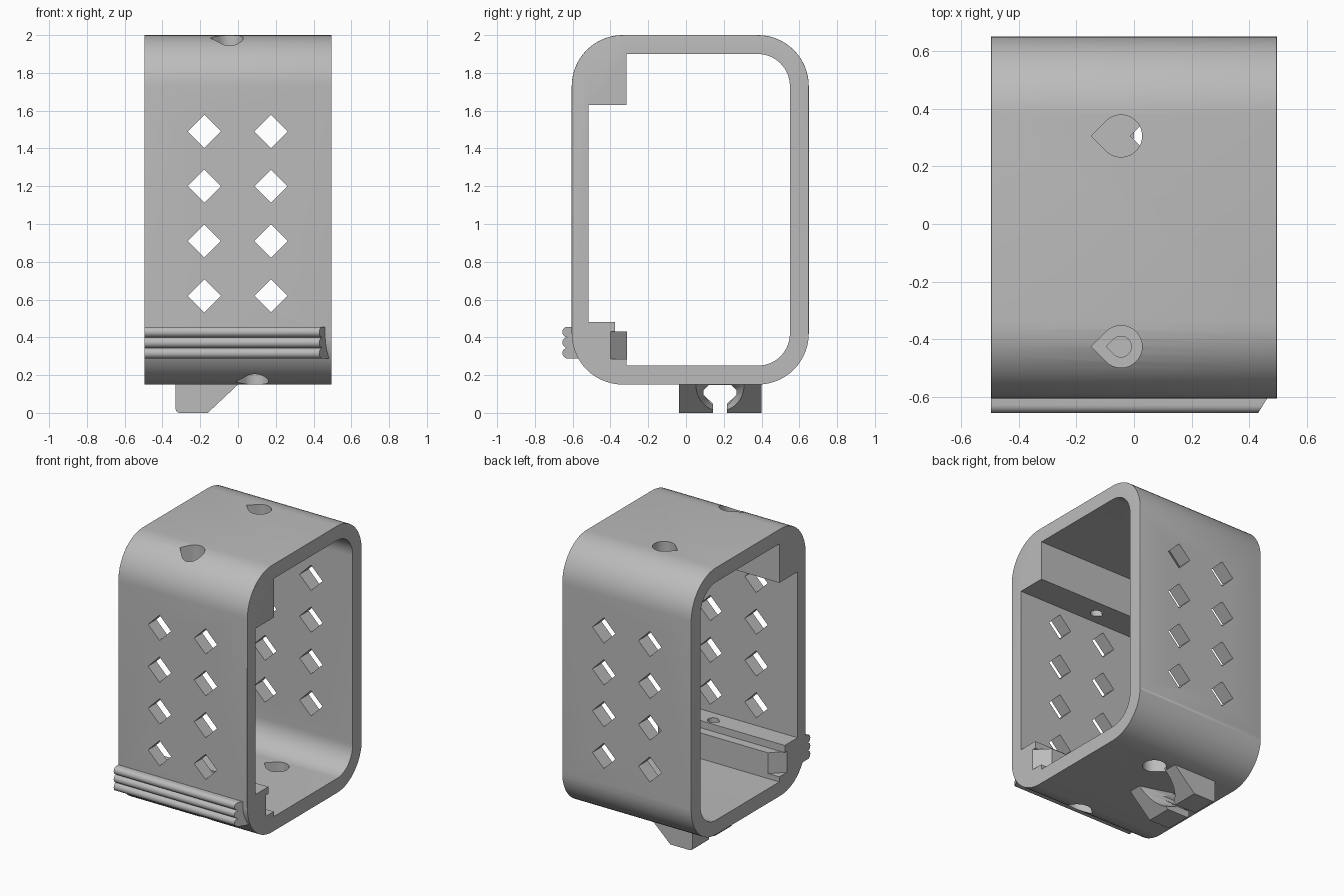
import bpy, bmesh, math

if "Cube" in bpy.data.objects:
    bpy.data.objects.remove(bpy.data.objects["Cube"])

grey = bpy.data.materials.new("plain grey")
grey.diffuse_color = (0.5, 0.5, 0.5, 1)
grey.use_nodes = True
grey.node_tree.nodes["Principled BSDF"].inputs["Base Color"].default_value = grey.diffuse_color
X0, X1 = -0.495, 0.495


def prism(name, pts, a, b, axis):
    """Extrude a 2D profile from a to b along an axis."""
    place = {"x": lambda u, v, t: (t, u, v),
             "y": lambda u, v, t: (u, t, v),
             "z": lambda u, v, t: (u, v, t)}[axis]
    bm = bmesh.new()
    lo = [bm.verts.new(place(u, v, a)) for u, v in pts]
    hi = [bm.verts.new(place(u, v, b)) for u, v in pts]
    bm.faces.new(lo)
    bm.faces.new(hi)
    n = len(pts)
    for i in range(n):
        j = (i + 1) % n
        bm.faces.new((lo[i], lo[j], hi[j], hi[i]))
    bmesh.ops.recalc_face_normals(bm, faces=bm.faces)
    me = bpy.data.meshes.new(name)
    bm.to_mesh(me)
    bm.free()
    me.materials.append(grey)
    ob = bpy.data.objects.new(name, me)
    bpy.context.collection.objects.link(ob)
    return ob


def arc(cu, cv, r, a0, a1, n=14):
    return [(cu + r * math.cos(math.radians(a0 + (a1 - a0) * i / n)),
             cv + r * math.sin(math.radians(a0 + (a1 - a0) * i / n)))
            for i in range(n + 1)]


def cut(ob, cutter):
    mod = ob.modifiers.new("cut", "BOOLEAN")
    mod.operation = "DIFFERENCE"
    mod.solver = "EXACT"
    mod.object = cutter
    bpy.context.view_layer.objects.active = ob
    bpy.ops.object.modifier_apply(modifier=mod.name)
    bpy.data.objects.remove(cutter)


def teardrop(x, y, r):
    return [(x - r * math.sqrt(2), y)] + arc(x, y, r, -135, 135, 28)


def bevel(ob, width, segments, test):
    bm = bmesh.new()
    bm.from_mesh(ob.data)
    edges = [e for e in bm.edges if test(*[v.co for v in e.verts])]
    bmesh.ops.bevel(bm, geom=edges, offset=width, segments=segments,
                    profile=0.5, affect="EDGES", clamp_overlap=True)
    bm.to_mesh(ob.data)
    bm.free()


# Outer housing: rounded loop with softened upper rims
R = 0.27
outer = (arc(0.38, 0.42, R, -90, 0) + arc(0.38, 1.73, R, 0, 90)
         + arc(-0.335, 1.73, R, 90, 180) + arc(-0.335, 0.42, R, 180, 270))
body = prism("housing", outer, X0, X1, "x")
bevel(body, 0.03, 4, lambda p, q: abs(p.x - q.x) < 1e-4
      and (p.z + q.z) / 2 > 0.43)

# Opening, leaving the upper screw block and lower shelf solid
inner = (arc(0.38, 0.42, 0.17, -90, 0) + arc(0.38, 1.73, 0.17, 0, 90)
         + [(-0.315, 1.9), (-0.315, 1.63), (-0.515, 1.63), (-0.515, 0.48),
            (-0.375, 0.48), (-0.375, 0.43), (-0.4, 0.43), (-0.4, 0.285),
            (-0.315, 0.285), (-0.315, 0.25)])
cut(body, prism("opening", inner, -1, 1, "x"))

# Diamond vents through front and back walls
D = 0.088
for x in (-0.178, 0.175):
    for z in (0.62, 0.91, 1.2, 1.49):
        pts = [(x - D, z), (x, z - D), (x + D, z), (x, z + D)]
        cut(body, prism("vent", pts, -1, 1, "y"))

# Teardrop holes: open at the back, counterbored screw holes at the front
TX, BX = -0.045, 0.09
for x, y, r, z0, z1 in ((TX, 0.305, 0.073, 1.7, 2.2),
                        (BX, 0.305, 0.073, -0.1, 0.35),
                        (TX, -0.425, 0.073, 1.82, 2.2),
                        (TX, -0.425, 0.036, 1.5, 2.1),
                        (BX, -0.425, 0.073, -0.1, 0.32),
                        (BX, -0.425, 0.036, 0.1, 0.55)):
    cut(body, prism("hole", teardrop(x, y, r), z0, z1, "z"))

# Inner rail with slanted ends
rail = prism("inner_rail", [(X0, -0.4), (X1, -0.4), (0.41, -0.312),
                            (-0.41, -0.312)], 0.283, 0.43, "z")

# Three rounded grip ribs, slanted at the right end
rib = [(-0.55, 0.288)]
for z in (0.316, 0.372, 0.428):
    rib += arc(-0.627, z, 0.0279, 270, 90, 10)
rib.append((-0.55, 0.456))
ribs = prism("grip_ribs", rib, X0, X1, "x")
for v in ribs.data.vertices:
    if v.co.x > 0:
        v.co.x = 0.43 + (v.co.y + 0.655) * 0.62

# Cable clip under the base: wedge with keyhole slot and flared mouth
clip = prism("cable_clip", [(-0.33, 0), (-0.16, 0), (0.0, 0.15),
                            (0.0, 0.17), (-0.33, 0.17)], -0.037, 0.4, "y")
bevel(clip, 0.02, 3, lambda p, q: p.x < -0.32 and q.x < -0.32
      and p.z < 0.01 and q.z < 0.01)
half = [(0.038, -0.1), (0.038, 0.05), (0.088, 0.095), (0.088, 0.12),
        (0.06, 0.147)]
key = [(0.18 + u, v) for u, v in half] + [(0.18 - u, v) for u, v in half[::-1]]
cut(clip, prism("keyhole", key, -1, 1, "x"))
bpy.ops.mesh.primitive_cone_add(vertices=32, radius1=0.075, radius2=0.14,
                                depth=0.24, location=(-0.1, 0.18, 0.105),
                                rotation=(0, math.pi / 2, 0))
cut(clip, bpy.context.object)

# Smooth the curves, keep the edges crisp
for ob in (body, rail, ribs, clip):
    bpy.ops.object.select_all(action="DESELECT")
    ob.select_set(True)
    bpy.context.view_layer.objects.active = ob
    bpy.ops.object.shade_smooth_by_angle(angle=math.radians(30))
